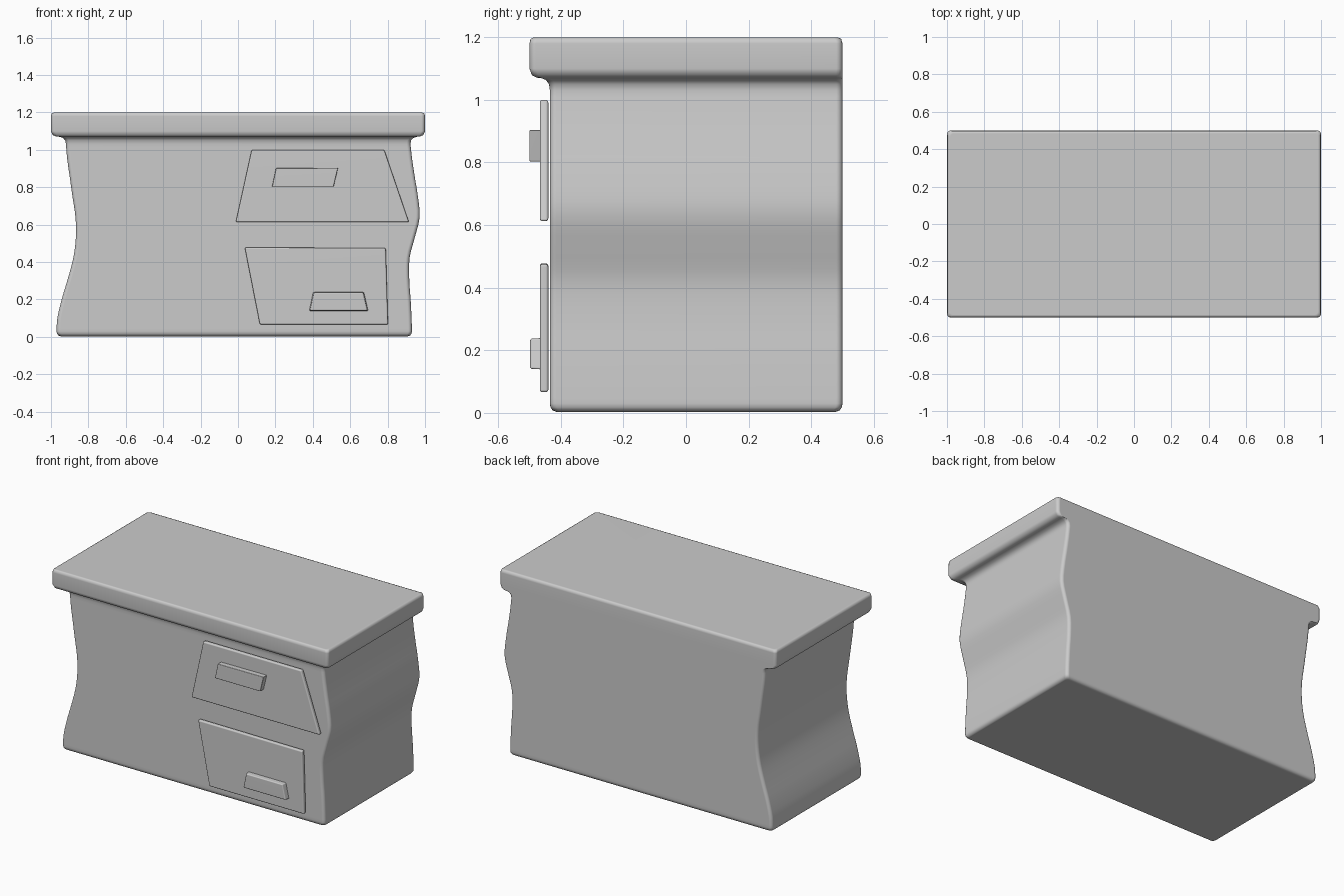
import bpy, bmesh
from math import pi, sin, cos

if "Cube" in bpy.data.objects:
    bpy.data.objects.remove(bpy.data.objects["Cube"])

BACK, FRONT = 0.5, -0.435


def finish(name, bm, bevel=0.0):
    bmesh.ops.recalc_face_normals(bm, faces=bm.faces)
    me = bpy.data.meshes.new(name)
    bm.to_mesh(me)
    bm.free()
    me.shade_smooth()
    ob = bpy.data.objects.new(name, me)
    bpy.context.collection.objects.link(ob)
    if bevel:
        b = ob.modifiers.new("Bevel", 'BEVEL')
        b.width, b.segments, b.limit_method = bevel, 3, 'ANGLE'
    ob.modifiers.new("Normals", 'WEIGHTED_NORMAL')
    return ob


def ring(bm, z, left, right, front, back, r, n=4):
    """Rounded rectangle at height z."""
    corners = [(right - r, back - r), (left + r, back - r),
               (left + r, front + r), (right - r, front + r)]
    return [bm.verts.new((cx + r * cos(a), cy + r * sin(a), z))
            for i, (cx, cy) in enumerate(corners)
            for a in [(i + k / n) * pi / 2 for k in range(n + 1)]]


def catmull(p0, p1, p2, p3, t):
    return 0.5 * (2 * p1 + (p2 - p0) * t + (2 * p0 - 5 * p1 + 4 * p2 - p3) * t * t
                  + (3 * p1 - p0 - 3 * p2 + p3) * t ** 3)


def smooth(rows, steps=3):
    p = [rows[0]] + rows + [rows[-1]]
    out = [tuple(catmull(*q, k / steps) for q in zip(*p[i:i + 4]))
           for i in range(len(rows) - 1) for k in range(steps)]
    return out + [rows[-1]]


# Wavy sides: height, left x, right x
sides = smooth([(0.03, -0.97, 0.93), (0.1, -0.966, 0.928), (0.2, -0.943, 0.923),
                (0.3, -0.913, 0.916), (0.42, -0.881, 0.917), (0.53, -0.867, 0.945),
                (0.64, -0.869, 0.971), (0.75, -0.885, 0.962), (0.85, -0.899, 0.946),
                (0.95, -0.913, 0.931), (1.03, -0.92, 0.922)])

# Body and overhanging top, lofted upward as one shell
bm = bmesh.new()
rings = []
for inset, z in ((0.022, 0.003), (0.009, 0.008), (0.002, 0.018)):
    rings.append(ring(bm, z, -0.97 + inset, 0.93 - inset,
                      FRONT + inset, BACK - inset, 0.02))
for z, left, right in sides:
    rings.append(ring(bm, z, left, right, FRONT, BACK, 0.02))
# Cove under the top, then the slab edge: outward fraction, height
for f, z in ((0.04, 1.05), (0.2, 1.064), (0.45, 1.07), (0.65, 1.071),
             (0.88, 1.079), (1.0, 1.1), (1.0, 1.18), (0.95, 1.195), (0.78, 1.2)):
    back_in = 0.016 if z == 1.2 else 0.004 if z == 1.195 else 0
    rings.append(ring(bm, z, -0.92 - 0.08 * f, 0.922 + 0.078 * f,
                      FRONT - 0.065 * f, BACK - back_in, 0.02))
for a, b in zip(rings, rings[1:]):
    for i in range(len(a)):
        j = (i + 1) % len(a)
        bm.faces.new((a[i], a[j], b[j], b[i]))
bm.faces.new(rings[0])
bm.faces.new(rings[-1])
finish("desk_body", bm)


def panel(name, outline, y_front, y_back, bevel, taper=1.0):
    """Flat polygon in x/z given depth, optionally narrowed at the front."""
    bm = bmesh.new()
    cx = sum(x for x, z in outline) / len(outline)
    cz = sum(z for x, z in outline) / len(outline)
    fr = [bm.verts.new((cx + (x - cx) * taper, y_front, cz + (z - cz) * taper))
          for x, z in outline]
    bk = [bm.verts.new((x, y_back, z)) for x, z in outline]
    bm.faces.new(fr)
    bm.faces.new(bk[::-1])
    for i in range(len(fr)):
        j = (i + 1) % len(fr)
        bm.faces.new((fr[i], bk[i], bk[j], fr[j]))
    finish(name, bm, bevel)


# Crooked drawer fronts
panel("upper_drawer", [(-0.012, 0.613), (0.914, 0.613), (0.782, 1.0), (0.073, 1.0)],
      -0.467, -0.44, 0.008)
panel("lower_drawer", [(0.117, 0.066), (0.802, 0.066), (0.79, 0.475), (0.036, 0.478)],
      -0.467, -0.44, 0.008)

# Drawer handles
panel("upper_handle", [(0.182, 0.803), (0.511, 0.803), (0.535, 0.904), (0.203, 0.902)],
      -0.5, -0.462, 0.004)
panel("lower_handle", [(0.38, 0.139), (0.697, 0.139), (0.674, 0.239), (0.401, 0.239)],
      -0.498, -0.462, 0.006, 0.96)
